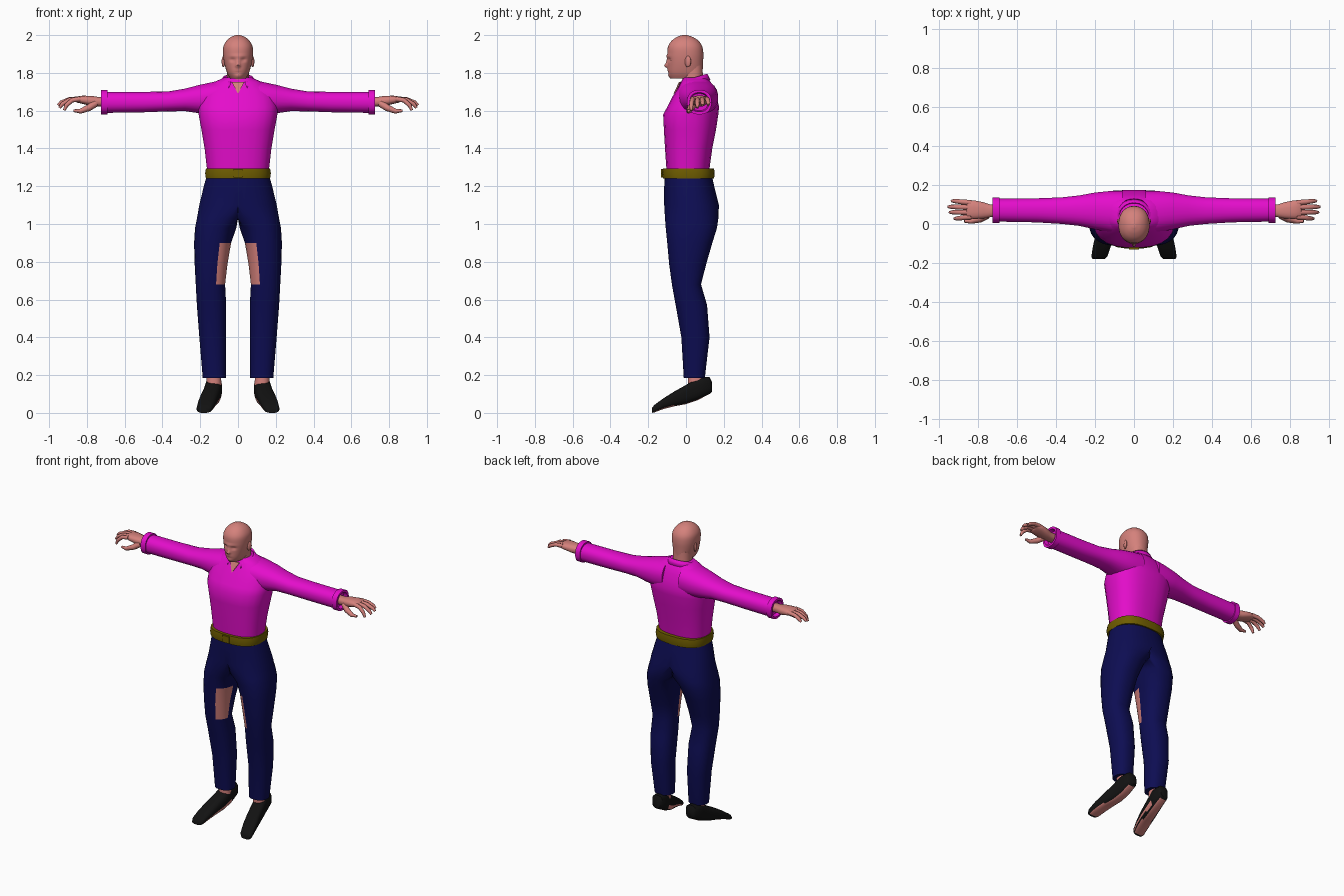
import bpy, bmesh, math
from mathutils import Vector

if "Cube" in bpy.data.objects:
    bpy.data.objects.remove(bpy.data.objects["Cube"])


def material(name, rgb):
    m = bpy.data.materials.new(name)
    m.diffuse_color = (*rgb, 1)
    m.use_nodes = True
    m.node_tree.nodes["Principled BSDF"].inputs["Base Color"].default_value = m.diffuse_color
    return m


SKIN = material("skin", (0.66, 0.22, 0.20))
SHIRT = material("magenta shirt", (0.78, 0.004, 0.60))
NAVY = material("navy trousers", (0.004, 0.004, 0.085))
OLIVE = material("olive belt", (0.16, 0.11, 0.0))
BLACK = material("black shoe", (0.006, 0.006, 0.006))


def finish(name, bm, mats, angle=50, mirror=False, rule=None):
    bmesh.ops.recalc_face_normals(bm, faces=bm.faces)
    if rule:
        for f in bm.faces:
            f.material_index = 1 if rule(f.calc_center_median(), f.normal) else 0
    me = bpy.data.meshes.new(name)
    bm.to_mesh(me)
    bm.free()
    ob = bpy.data.objects.new(name, me)
    bpy.context.collection.objects.link(ob)
    for m in mats:
        me.materials.append(m)
    bpy.ops.object.select_all(action='DESELECT')
    ob.select_set(True)
    bpy.context.view_layer.objects.active = ob
    bpy.ops.object.shade_smooth_by_angle(angle=math.radians(angle))
    if mirror:
        mod = ob.modifiers.new("mirror", 'MIRROR')
        mod.merge_threshold = 0.0005
    return ob


def ring(axis, t, u0, u1, v0, v1, p=2.3, n=24):
    """Rounded cross-section at position t along the axis."""
    pts = []
    for i in range(n):
        a = 2 * math.pi * (i + 0.5) / n
        c, s = math.cos(a), math.sin(a)
        u = (u0 + u1) / 2 + (u1 - u0) / 2 * math.copysign(abs(c) ** (2 / p), c)
        v = (v0 + v1) / 2 + (v1 - v0) / 2 * math.copysign(abs(s) ** (2 / p), s)
        pts.append({'x': (t, u, v), 'y': (u, t, v), 'z': (u, v, t)}[axis])
    return pts


def loft(rings, closed=True, cap=True):
    bm = bmesh.new()
    vs = [[bm.verts.new(p) for p in r] for r in rings]
    n = len(vs[0])
    for a, b in zip(vs, vs[1:]):
        for i in range(n if closed else n - 1):
            j = (i + 1) % n
            bm.faces.new((a[i], a[j], b[j], b[i]))
    if cap:
        bm.faces.new(vs[0])
        bm.faces.new(vs[-1])
    return bm


def tube(name, pts, radii, mat):
    pts = [Vector(p) for p in pts]
    rings = []
    for i, p in enumerate(pts):
        d = pts[min(i + 1, len(pts) - 1)] - pts[max(i - 1, 0)]
        q = d.to_track_quat('Z', 'Y')
        rings.append([p + q @ Vector((radii[i] * math.cos(k * math.pi / 4),
                                      radii[i] * math.sin(k * math.pi / 4), 0)) for k in range(8)])
    return finish(name, loft(rings), [mat], 60, True)


def smooth_rows(rows, steps):
    """Interpolate rows of numbers with a smooth curve."""
    out = []
    for i in range(len(rows) - 1):
        a, b, c, d = rows[max(i - 1, 0)], rows[i], rows[i + 1], rows[min(i + 2, len(rows) - 1)]
        for k in range(steps):
            t = k / steps
            out.append([0.5 * (2 * q + (r - p) * t + (2 * p - 5 * q + 4 * r - s) * t * t
                               + (3 * q - p - 3 * r + s) * t ** 3) for p, q, r, s in zip(a, b, c, d)])
    return out + [rows[-1]]


# Head: z, half width, front y, back y
rows = [(1.77, .042, -.082, .088), (1.80, .058, -.094, .088), (1.85, .072, -.097, .090),
        (1.90, .079, -.099, .092), (1.94, .077, -.095, .086), (1.97, .061, -.076, .066),
        (1.99, .037, -.048, .036), (2.0, .010, -.02, .004)]
bm = loft([ring('z', z, -w, w, f, b, 2.2, 64) for z, w, f, b in smooth_rows(rows, 6)])
# Face features: x, z, width, height, push in y
features = [(0, 1.838, .010, .010, -.024), (0, 1.858, .007, .016, -.012), (0, 1.888, .04, .006, -.006),
            (.03, 1.87, .013, .008, .012), (-.03, 1.87, .013, .008, .012), (0, 1.812, .018, .004, -.007),
            (0, 1.803, .02, .003, .004), (0, 1.783, .018, .010, -.005)]
for v in bm.verts:
    if v.co.y < -.03:
        x, z = v.co.x, v.co.z
        v.co.y += sum(d * math.exp(-((x - cx) / w) ** 2 - ((z - cz) / h) ** 2) for cx, cz, w, h, d in features)
finish("head", bm, [SKIN], 60)
finish("neck", loft([ring('z', 1.68, -.06, .06, -.01, .10), ring('z', 1.77, -.058, .058, -.02, .09),
                     ring('z', 1.84, -.058, .058, -.02, .088)]), [SKIN])
bm = bmesh.new()
bmesh.ops.create_uvsphere(bm, u_segments=12, v_segments=8, radius=1)
for v in bm.verts:
    v.co = Vector((.077 + .009 * v.co.x + .004 * v.co.y, .01 + .017 * v.co.y, 1.86 + .03 * v.co.z))
finish("ear", bm, [SKIN], 60, True)

# Shirt body: z, half width, front y, back y
body = [(1.27, .163, -.103, .122), (1.40, .178, -.112, .14), (1.50, .195, -.118, .16),
        (1.58, .21, -.122, .172), (1.62, .212, -.10, .176), (1.67, .20, -.075, .163),
        (1.71, .18, -.05, .15), (1.75, .13, -.028, .132), (1.775, .075, -.015, .11)]
finish("shirt_body", loft([ring('z', z, -w, w, f, b, 2.5) for z, w, f, b in body]), [SHIRT])

# Sleeve: x, low z, high z, front y, back y
sleeve = [(.06, 1.575, 1.765, -.05, .17), (.12, 1.575, 1.755, -.045, .17), (.20, 1.585, 1.738, -.028, .162),
          (.28, 1.597, 1.717, -.01, .147), (.37, 1.596, 1.702, .0, .137), (.50, 1.591, 1.70, .008, .132),
          (.70, 1.588, 1.70, .012, .13)]
finish("sleeve", loft([ring('x', x, f, b, lo, hi) for x, lo, hi, f, b in sleeve]), [SHIRT], 50, True)

# Cuff with a recessed opening
cuff = [(.69, 0), (.69, .008), (.725, .008), (.725, -.006), (.70, -.012)]
finish("cuff", loft([ring('x', x, .013 - g, .128 + g, 1.588 - g, 1.702 + g) for x, g in cuff]),
       [SHIRT], 40, True)

# Collar, open at the front
top, low = [], []
for i in range(25):
    a = math.radians(-90 + 28 + i * 304 / 24)
    c, s = math.cos(a), math.sin(a)
    top.append((.078 * c, .038 + .072 * s, 1.772 + .022 * s))
    low.append((.10 * c, .038 + .088 * s, 1.738 + .022 * s))
ob = finish("collar", loft([top, low], closed=False, cap=False), [SHIRT])
mod = ob.modifiers.new("thickness", 'SOLIDIFY')
mod.thickness, mod.offset = .008, 0

# Open neckline plate
tri = [(-.034, -.037, 1.752), (.034, -.037, 1.752), (0, -.066, 1.69)]
finish("open_neckline", loft([tri, [(x, y + .008, z) for x, y, z in tri]]), [SKIN], 30)

# Belt and buckle
finish("belt", loft([ring('z', z, -.168 - g, .168 + g, -.12 - g, .146 + g, 2.7)
                     for z, g in ((1.24, -.01), (1.24, .003), (1.268, .007), (1.295, .003), (1.295, -.012))]),
       [OLIVE], 40)
bm = bmesh.new()
bmesh.ops.create_cube(bm, size=1)
for v in bm.verts:
    v.co = Vector((.05 * v.co.x, -.126 + .012 * v.co.y, 1.268 + .045 * v.co.z))
finish("buckle", bm, [OLIVE], 30)

# Trousers, one half mirrored: z, inner x, outer x, front y, back y
leg = [(.185, .064, .187, -.012, .10), (.40, .063, .205, -.025, .125), (.57, .062, .218, -.055, .112),
       (.68, .068, .224, -.075, .08), (.79, .055, .23, -.09, .108), (.90, .036, .233, -.10, .14),
       (.98, .008, .228, -.108, .165), (1.03, -.05, .218, -.112, .172), (1.10, -.20, .206, -.116, .175),
       (1.20, -.182, .182, -.116, .15), (1.255, -.166, .166, -.113, .138)]
bm = loft([[(max(x, 0), y, z) for x, y, z in ring('z', z, a, b, f, k, 2.3, 28)] for z, a, b, f, k in leg])
inner = [f for f in bm.faces if all(v.co.x < 1e-5 for v in f.verts)]
bmesh.ops.delete(bm, geom=inner, context='FACES')
# Torn patch on the inner thigh shows skin
finish("trousers", bm, [NAVY, SKIN], 50, True,
       lambda c, n: .68 < c.z < .90 and n.x < -.4 and -.085 < c.y < .0)

# Ankles
finish("ankle", loft([ring('z', .13, .087, .167, .01, .095), ring('z', .22, .09, .165, .01, .09)]),
       [SKIN], 50, True)

# Shoes, toes turned out: y, low z, high z, centre x, half width
shoe = [(.137, .112, .165, .123, .026), (.125, .10, .19, .124, .038), (.06, .066, .19, .128, .044),
        (.0, .046, .148, .138, .046), (-.06, .035, .115, .152, .047), (-.12, .02, .077, .166, .046),
        (-.168, .002, .042, .178, .041), (-.18, .0, .026, .181, .032)]
# Sole centre and low inner strip show skin
finish("shoe", loft([ring('y', y, c - w, c + w, lo, hi, 3, 20) for y, lo, hi, c, w in shoe]),
       [BLACK, SKIN], 45, True,
       lambda c, n: -.165 < c.y < .12 and (n.z < -.85 or (n.x < -.85 and n.z < -.05 and c.y < .06)))

# Hands: x, low z, high z, front y, back y
palm = [(.68, 1.622, 1.672, .035, .10), (.735, 1.622, 1.672, .035, .10), (.77, 1.622, 1.678, .028, .112),
        (.82, 1.635, 1.68, .025, .122), (.85, 1.642, 1.676, .03, .12), (.86, 1.648, 1.67, .035, .115)]
finish("palm", loft([ring('x', x, f, b, lo, hi, 2.5, 16) for x, lo, hi, f, b in palm]), [SKIN], 60, True)
for i, (y0, y1, reach, drop) in enumerate([(.036, .028, .075, .058), (.060, .060, .10, .045),
                                           (.085, .088, .108, .032), (.109, .118, .09, .03)]):
    tube("finger_%d" % (i + 1),
         [(.835, y0, 1.662), (.845 + reach * .45, (y0 + y1) / 2, 1.664 - drop * .15),
          (.845 + reach * .85, y1, 1.66 - drop * .55), (.845 + reach, y1, 1.66 - drop)],
         [.014, .0125, .011, .007], SKIN)
tube("thumb", [(.755, .045, 1.638), (.79, .025, 1.615), (.835, .014, 1.597), (.87, .014, 1.60)],
     [.02, .018, .013, .007], SKIN)
